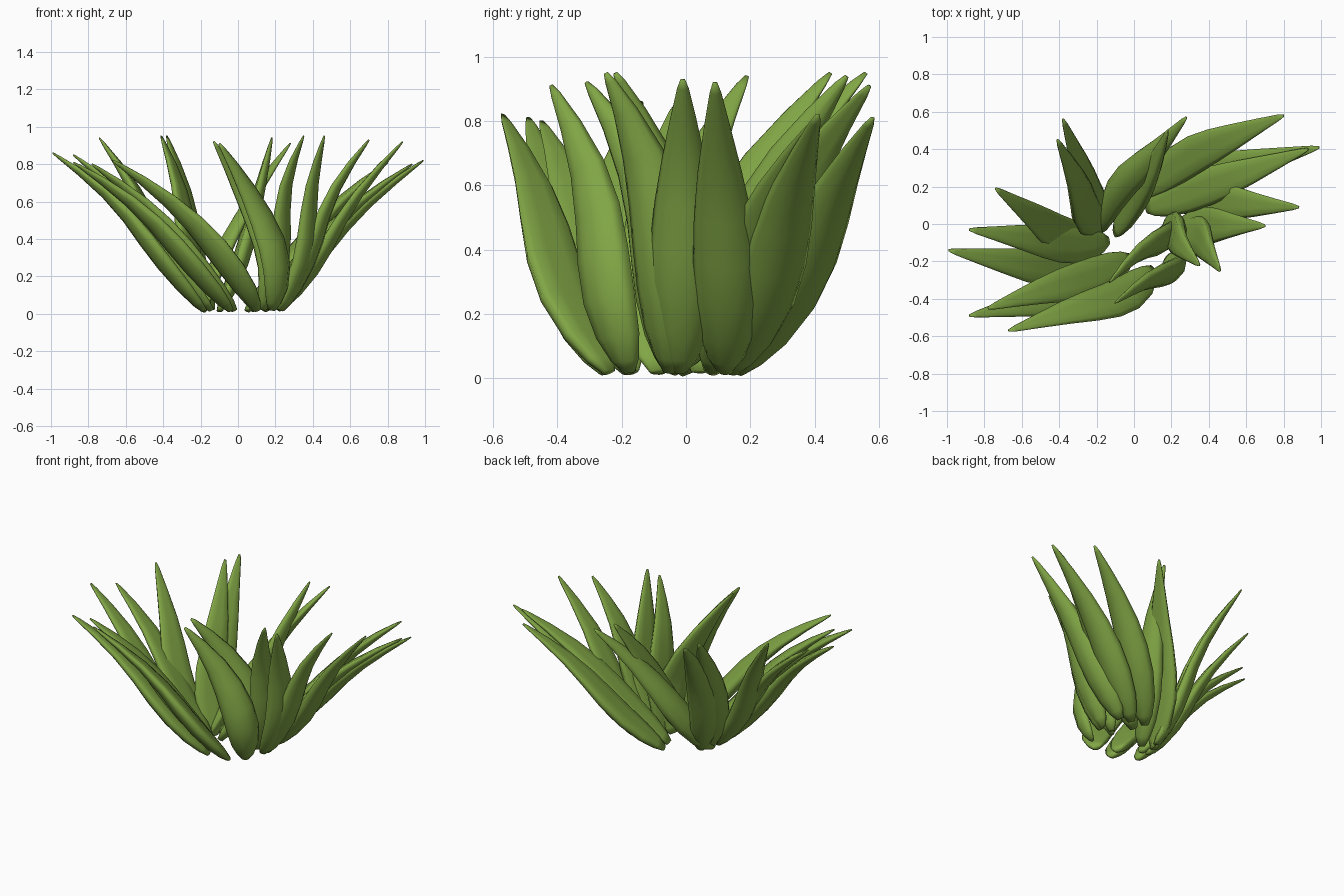
import bpy
from math import radians, sin, cos, tau
from mathutils import Vector

if "Cube" in bpy.data.objects:
    bpy.data.objects.remove(bpy.data.objects["Cube"])

green = bpy.data.materials.new("leaf_green")
green.diffuse_color = (0.22, 0.38, 0.06, 1)
green.use_nodes = True
green.node_tree.nodes["Principled BSDF"].inputs["Base Color"].default_value = green.diffuse_color

# Each leaf: base x, y | middle x, y, z | tip x, y, z | direction of the width in degrees
left_leaves = [
    (-.18, -.17, -.53, -.23, .46, -.99, -.14, .86, 97),
    (-.14, -.09, -.45, -.10, .44, -.88, -.03, .85, 97),
    (-.04, -.25, -.39, -.40, .43, -.88, -.49, .81, 110),
    (-.02, -.18, -.34, -.32, .42, -.78, -.45, .80, 112),
    (.10, -.24, -.18, -.43, .42, -.67, -.57, .82, 132),
    (-.18, -.08, -.45, -.03, .46, -.74, .19, .94, 78),
]
back_leaves = [
    (-.16, -.02, -.28, .12, .45, -.41, .45, .95, 65),
    (-.14, .04, -.26, .19, .45, -.38, .56, .95, 65),
    (-.18, -.03, -.01, .27, .45, .28, .57, .91, 92),
    (-.10, -.05, .06, .22, .47, .18, .50, .94, 95),
]
right_leaves = [
    (.05, .16, .38, .40, .42, .80, .58, .81, 105),
    (.14, .14, .50, .29, .41, .99, .41, .82, 98),
    (.07, .08, .45, .22, .41, .93, .40, .80, 98),
    (.21, .12, .50, .12, .43, .88, .09, .92, 90),
    (.23, -.02, .43, -.01, .47, .70, -.01, .93, 85),
    (.22, -.05, .37, -.08, .48, .46, -.25, .95, 78),
    (.16, -.02, .23, -.06, .48, .35, -.22, .95, 78),
    (.18, -.18, .16, -.27, .44, -.10, -.42, .91, 50),
    (.13, -.05, .12, -.10, .45, -.13, -.31, .92, 60),
]

# Along the leaf: position, width, thickness
PROFILE = [(0, .05, .03), (.05, .11, .055), (.14, .17, .075), (.28, .205, .085),
           (.43, .205, .085), (.58, .18, .07), (.73, .135, .055), (.87, .08, .038),
           (.97, .036, .018), (1, .014, .008)]
SIDES = 10


def make_leaf(name, bx, by, mx, my, mz, tx, ty, tz, angle):
    a, m, b = Vector((bx, by, .02)), Vector((mx, my, mz)), Vector((tx, ty, tz))
    ref = Vector((cos(radians(angle)), sin(radians(angle)), 0))
    outward = Vector((mx, my, 0)).normalized()
    verts, faces = [], []
    for t, width, thick in PROFILE:
        # Quadratic spine through base, middle and tip, with a slight S-bend
        p = a * (2 * (t - .5) * (t - 1)) + m * (4 * t * (1 - t)) + b * (2 * t * (t - .5))
        p += outward * .025 * sin(tau * t)
        tangent = (a * (4 * t - 3) + m * (4 - 8 * t) + b * (4 * t - 1)).normalized()
        side = (ref - tangent * ref.dot(tangent)).normalized()
        normal = tangent.cross(side)
        inward = normal if normal.dot(outward) < 0 else -normal
        for k in range(SIDES):
            u = tau * k / SIDES
            # Lens section, cupped towards the middle of the plant
            v = p + side * cos(u) * width / 2 + normal * sin(u) * thick / 2
            v += inward * (cos(u) ** 2 - .5) * width * .12
            v.z = max(v.z, 0)
            verts.append(v)
    for r in range(len(PROFILE) - 1):
        for k in range(SIDES):
            n = (k + 1) % SIDES
            faces.append((r * SIDES + k, r * SIDES + n, (r + 1) * SIDES + n, (r + 1) * SIDES + k))
    last = len(verts) - SIDES
    faces += [tuple(reversed(range(SIDES))), tuple(range(last, last + SIDES))]
    mesh = bpy.data.meshes.new(name)
    mesh.from_pydata(verts, [], faces)
    mesh.materials.append(green)
    mesh.shade_smooth()
    obj = bpy.data.objects.new(name, mesh)
    bpy.context.collection.objects.link(obj)


# Build the three fans of leaves
for label, group in (("left", left_leaves), ("back", back_leaves), ("right", right_leaves)):
    for i, leaf in enumerate(group, 1):
        make_leaf(f"{label}_leaf_{i}", *leaf)
